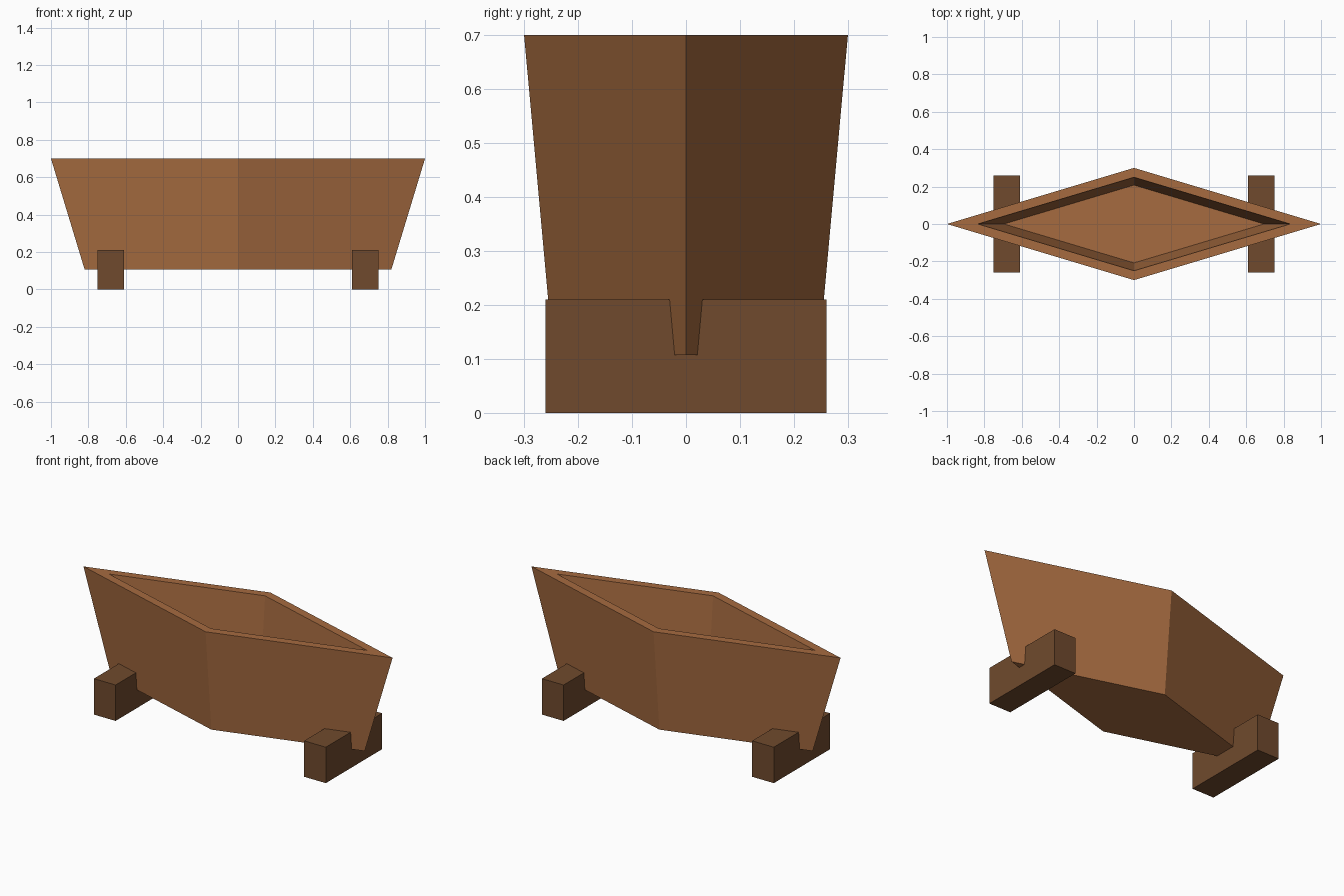
import bpy
import bmesh

if "Cube" in bpy.data.objects:
    bpy.data.objects.remove(bpy.data.objects["Cube"])


def material(name, rgb):
    m = bpy.data.materials.new(name)
    m.diffuse_color = (*rgb, 1.0)
    m.use_nodes = True
    m.node_tree.nodes["Principled BSDF"].inputs["Base Color"].default_value = m.diffuse_color
    return m


def finish(name, bm, mat):
    bmesh.ops.recalc_face_normals(bm, faces=bm.faces)
    mesh = bpy.data.meshes.new(name)
    bm.to_mesh(mesh)
    bm.free()
    mesh.materials.append(mat)
    obj = bpy.data.objects.new(name, mesh)
    bpy.context.collection.objects.link(obj)
    return obj


hull_wood = material("warm_wood", (0.381, 0.147, 0.051))
block_wood = material("dark_wood", (0.162, 0.0685, 0.0262))

# Diamond hull: rings run from the underside, up the outside, over the rim, down to the floor
rings = [(0.82, 0.246, 0.107), (1.0, 0.30, 0.70), (0.835, 0.25, 0.70), (0.695, 0.208, 0.225)]
bm = bmesh.new()
loops = [[bm.verts.new(p) for p in ((x, 0, z), (0, y, z), (-x, 0, z), (0, -y, z))]
         for x, y, z in rings]
bm.faces.new(loops[0])
bm.faces.new(loops[-1])
for low, high in zip(loops, loops[1:]):
    for i in range(4):
        j = (i + 1) % 4
        bm.faces.new((low[i], low[j], high[j], high[i]))
finish("hull", bm, hull_wood)

# Two support blocks that cradle the ends
for side, name in ((-1, "left_support"), (1, "right_support")):
    bm = bmesh.new()
    bmesh.ops.create_cube(bm, size=1.0)
    bmesh.ops.scale(bm, vec=(0.14, 0.52, 0.21), verts=bm.verts)
    bmesh.ops.translate(bm, vec=(side * 0.68, 0, 0.105), verts=bm.verts)
    finish(name, bm, block_wood)
